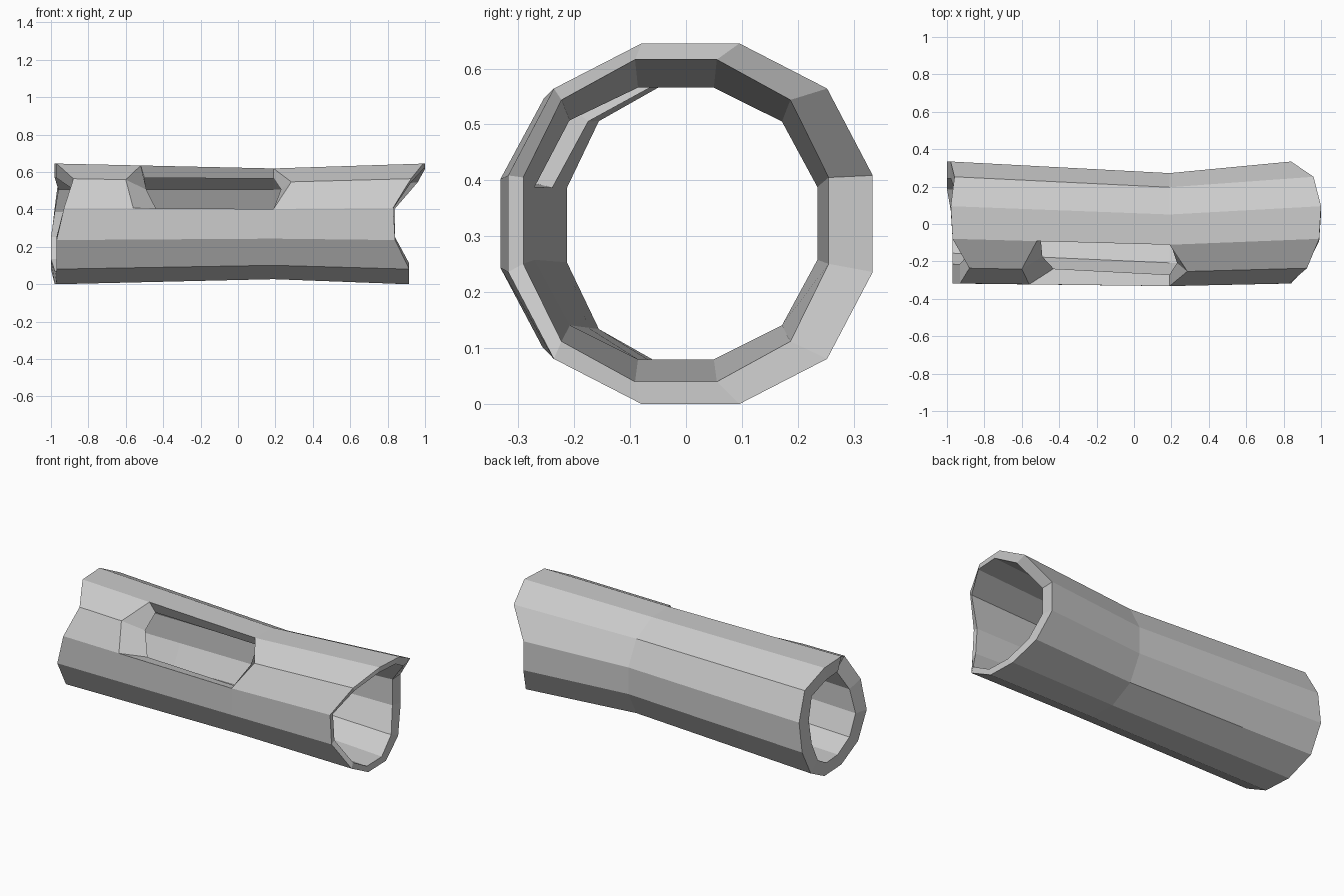
import bpy, bmesh, math

if "Cube" in bpy.data.objects:
    bpy.data.objects.remove(bpy.data.objects["Cube"])

N = 12
# ragged end positions per side, starting at the top and going round over the front
LEFT = [-.98, -.97, -.88, -.93, -.97, -.97, -.97, -.98, -1, -1, -.98, -.96]
RIGHT = [1, .99, .925, .83, .84, .915, .915, .91, .88, .84, .84, .96]
WAIST = 0.19

# cross-sections: centre y, centre z, half width, half height
OUTER = dict(left=(.008, .3225, .326, .3225), waist=(-.03, .323, .302, .296), right=(.008, .3225, .326, .3225))
INNER = dict(left=(.015, .32, .228, .248), waist=(-.018, .323, .253, .243), right=(-.018, .328, .273, .288))


def ring_point(section, k):
    cy, cz, w, h = section
    a = math.radians(75 + 30 * k)
    s = 1.06 if k % 3 == 2 else 1.0352      # corners bulge slightly
    return cy + w * s * math.cos(a), cz + h * s * math.sin(a)


def wall_point(shell, k, x):
    """Point on side k of the wall at position x, along the straight side lines."""
    end, xe = ('left', LEFT[k]) if x < WAIST else ('right', RIGHT[k])
    t = (x - WAIST) / (xe - WAIST)
    a, b = ring_point(shell['waist'], k), ring_point(shell[end], k)
    return (x, a[0] + (b[0] - a[0]) * t, a[1] + (b[1] - a[1]) * t)


# knot hole corners, outside and inside
HOLE = {'o': ({1: -.52, 2: -.60, 3: -.56}, {2: .285}),
        'i': ({1: -.50, 2: -.49, 3: -.43}, {2: .23})}

bm = bmesh.new()
v = {}
for name, shell in (('o', OUTER), ('i', INNER)):
    for k in range(N):
        hl, hr = HOLE[name]
        xs = (LEFT[k], hl.get(k, -.55), hr.get(k, WAIST), RIGHT[k])
        for s, x in enumerate(xs):
            v[name, s, k] = bm.verts.new(wall_point(shell, k, x))


def quad(*keys):
    bm.faces.new([v[key] for key in keys])


for k in range(N):
    n = (k + 1) % N
    # outer bark and inner bore, leaving the knot hole open
    for s in range(3):
        if s == 1 and k in (1, 2):
            continue
        for c in 'oi':
            quad((c, s, k), (c, s + 1, k), (c, s + 1, n), (c, s, n))
    # end rims
    for s in (0, 3):
        quad(('o', s, k), ('o', s, n), ('i', s, n), ('i', s, k))

# knot hole rim
loop = [(1, 1), (1, 2), (1, 3), (2, 3), (2, 2), (2, 1)]
for a, b in zip(loop, loop[1:] + loop[:1]):
    quad(('o', *a), ('o', *b), ('i', *b), ('i', *a))

bmesh.ops.recalc_face_normals(bm, faces=bm.faces)
mesh = bpy.data.meshes.new("hollow_log")
bm.to_mesh(mesh)
bm.free()
bpy.context.collection.objects.link(bpy.data.objects.new("hollow_log", mesh))
